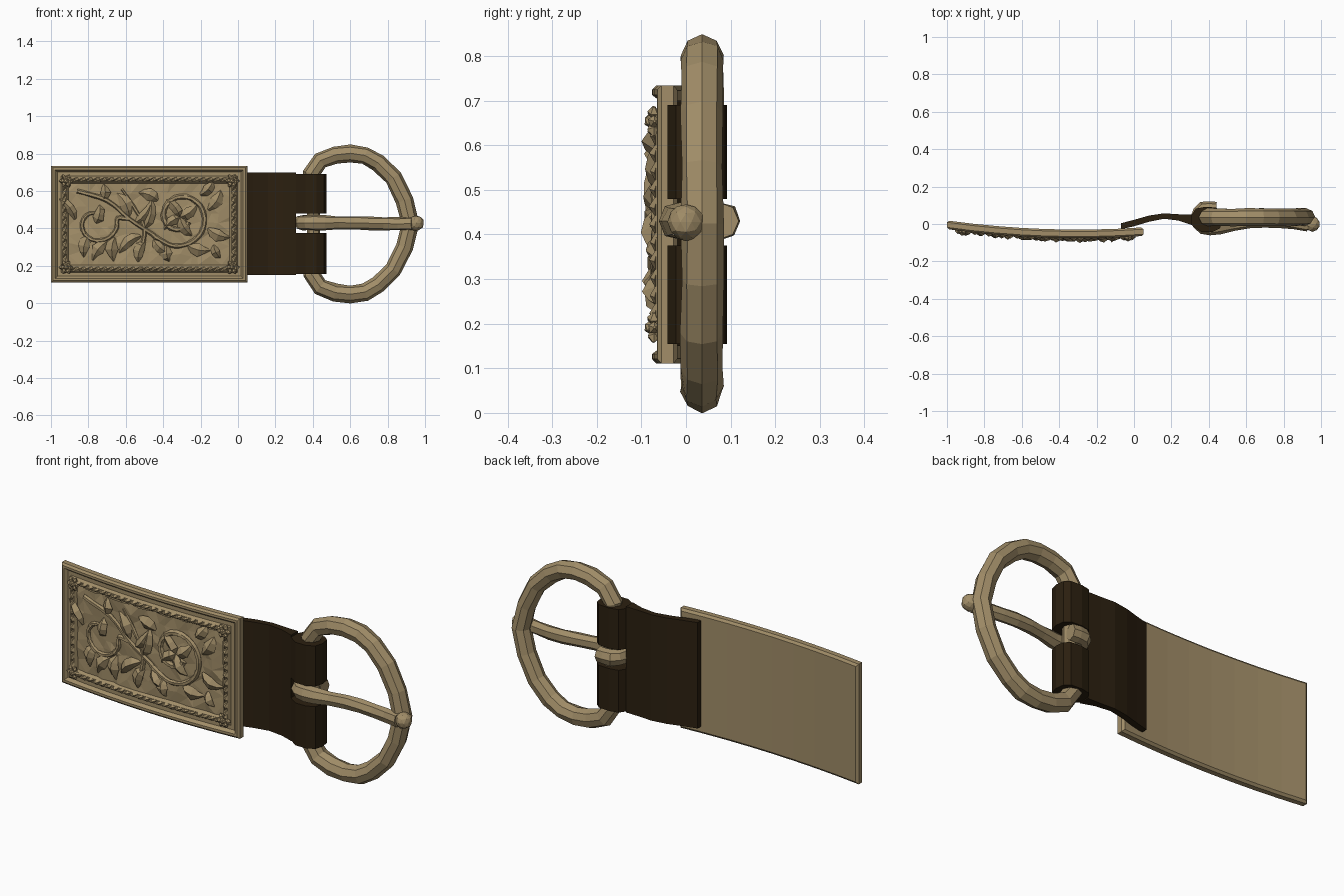
import bpy, bmesh, math, random
from mathutils import Vector

random.seed(4)
cube = bpy.data.objects.get("Cube")
if cube:
    bpy.data.objects.remove(cube, do_unlink=True)


def material(name, rgb):
    m = bpy.data.materials.new(name)
    m.use_nodes = True
    m.diffuse_color = (*rgb, 1)
    m.node_tree.nodes["Principled BSDF"].inputs["Base Color"].default_value = (*rgb, 1)
    return m


BRASS = material("aged brass", (0.36, 0.27, 0.14))
LEATHER = material("dark leather", (0.024, 0.014, 0.005))
MID = 0.4225          # height of the long axis
X0, X1, HALF = -1.0, 0.05, 0.312


def finish(name, bm, mat, bend=False):
    """Turn a bmesh into an object; bend lays (x, depth, z) onto the curved plate."""
    if bend:
        for v in bm.verts:
            v.co.y = -0.03 + 0.1 * (v.co.x + 0.3) ** 2 - v.co.y
    bmesh.ops.recalc_face_normals(bm, faces=bm.faces)
    me = bpy.data.meshes.new(name)
    bm.to_mesh(me)
    bm.free()
    me.materials.append(mat)
    ob = bpy.data.objects.new(name, me)
    bpy.context.collection.objects.link(ob)
    return ob


def tube(bm, path, radii, up, sides=8, flat=1.0, closed=False, jitter=0.0):
    """Sweep a faceted section along a path; flat squashes it along the second axis."""
    pts = [Vector(p) for p in path]
    n, up, rings = len(pts), Vector(up), []
    for i, p in enumerate(pts):
        a = pts[i - 1] if closed or i else p
        b = pts[(i + 1) % n] if closed or i < n - 1 else p
        t = (b - a).normalized()
        side = t.cross(up).normalized()
        other = side.cross(t)
        ring = []
        for k in range(sides):
            ang = 2 * math.pi * k / sides
            r = radii[i] * (1 + random.uniform(-jitter, jitter))
            ring.append(bm.verts.new(p + side * r * math.cos(ang) + other * r * flat * math.sin(ang)))
        rings.append(ring)
    for i in range(n if closed else n - 1):
        a, b = rings[i], rings[(i + 1) % n]
        for k in range(sides):
            j = (k + 1) % sides
            bm.faces.new((a[k], a[j], b[j], b[k]))
    if not closed:
        bm.faces.new(rings[0])
        bm.faces.new(rings[-1][::-1])


def smooth_path(points, steps=4):
    """Catmull-Rom through a few control points."""
    p = [Vector(q) for q in points]
    p = [2 * p[0] - p[1]] + p + [2 * p[-1] - p[-2]]
    out = []
    for i in range(1, len(p) - 2):
        a, b, c, d = p[i - 1:i + 3]
        for s in range(steps):
            t = s / steps
            out.append(0.5 * (2 * b + (c - a) * t + (2 * a - 5 * b + 4 * c - d) * t * t
                              + (3 * b - a - 3 * c + d) * t ** 3))
    return out + [p[-2]]


# Curved plate with stepped rim, groove and raised inner border
SEG = 8
steps = [(0.012, 0), (0, 0.01), (0, 0.037), (0.01, 0.046), (0.022, 0.046),
         (0.034, 0.03), (0.054, 0.03), (0.062, 0.046), (0.084, 0.046), (0.096, 0.026)]
bm = bmesh.new()
loops = []
for inset, depth in steps:
    xs = [X0 + inset + (X1 - X0 - 2 * inset) * i / SEG for i in range(SEG + 1)]
    h = HALF - inset
    loops.append([bm.verts.new((x, depth, MID - h)) for x in xs]
                 + [bm.verts.new((x, depth, MID + h)) for x in reversed(xs)])
count = 2 * SEG + 2
for a, b in zip(loops, loops[1:]):
    for k in range(count):
        j = (k + 1) % count
        bm.faces.new((a[k], a[j], b[j], b[k]))
for ring in (loops[0], loops[-1]):
    for k in range(SEG):
        bm.faces.new((ring[k], ring[k + 1], ring[count - 2 - k], ring[count - 1 - k]))
finish("plate", bm, BRASS, bend=True)

# Hammered ground inside the border
bm = bmesh.new()
NX, NZ = 16, 8
grid = [[bm.verts.new((-0.905 + 0.86 * (i + random.uniform(-.3, .3) * (0 < i < NX)) / NX,
                       0.03 + random.uniform(-0.003, 0.009),
                       0.205 + 0.435 * (j + random.uniform(-.3, .3) * (0 < j < NZ)) / NZ))
         for j in range(NZ + 1)] for i in range(NX + 1)]
for i in range(NX):
    for j in range(NZ):
        bm.faces.new((grid[i][j], grid[i + 1][j], grid[i + 1][j + 1], grid[i][j + 1]))
bmesh.ops.triangulate(bm, faces=bm.faces[:])
finish("hammered_ground", bm, BRASS, bend=True)

# Slanted rope strokes along the raised border
bm = bmesh.new()
bx0, bx1, bh = X0 + 0.073, X1 - 0.073, HALF - 0.073


def stroke(x, z, dx, dz):
    path = [(x - dx, 0.043, z - dz), (x, 0.049, z), (x + dx, 0.043, z + dz)]
    tube(bm, path, [0.004, 0.011, 0.004], (0, 1, 0), 4, jitter=0.25)


for s in (-1, 1):
    for i in range(1, 24):
        stroke(bx0 + (bx1 - bx0) * i / 24, MID + s * bh, 0.02, 0.008)
    for i in range(1, 12):
        stroke(bx0 if s < 0 else bx1, MID - bh + 2 * bh * i / 12, 0.008, 0.02)
finish("rope_border", bm, BRASS, bend=True)

# Corner rosettes: a boss with petals
bm = bmesh.new()
for cx in (bx0 + 0.008, bx1 - 0.008):
    for cz in (MID - bh + 0.008, MID + bh - 0.008):
        for k in range(6):
            c, s = math.cos(k * math.pi / 3), math.sin(k * math.pi / 3)
            tube(bm, [(cx + c * r, 0.05, cz + s * r) for r in (0.008, 0.024, 0.038)],
                 [0.008, 0.014, 0.003], (0, 1, 0), 5, jitter=0.15)
        boss = bmesh.ops.create_icosphere(bm, subdivisions=1, radius=0.016)
        bmesh.ops.translate(bm, verts=boss["verts"], vec=(cx, 0.056, cz))
finish("corner_rosettes", bm, BRASS, bend=True)

# Scrolling vine
bm = bmesh.new()


def vine(points, r0, r1):
    path = smooth_path([(x, 0.036, z) for x, z in points])
    n = len(path) - 1
    tube(bm, path, [r0 + (r1 - r0) * i / n for i in range(n + 1)], (0, 1, 0), 6, 1.1, jitter=0.2)


def spiral(cx, cz, r0, r1, start, turns, n=14):
    return [(cx + (r0 + (r1 - r0) * i / n) * math.cos(start + turns * 2 * math.pi * i / n),
             cz + (r0 + (r1 - r0) * i / n) * math.sin(start + turns * 2 * math.pi * i / n))
            for i in range(n + 1)]


vine([(-0.86, 0.6), (-0.7, 0.55), (-0.58, 0.45), (-0.46, 0.37)]
     + spiral(-0.31, 0.46, 0.165, 0.05, -2.4, 1.3), 0.012, 0.015)
vine([(-0.58, 0.45)] + spiral(-0.76, 0.43, 0.12, 0.04, 0.2, -0.9), 0.012, 0.01)
vine([(-0.62, 0.61), (-0.56, 0.52), (-0.5, 0.4), (-0.52, 0.27)], 0.007, 0.013)
finish("vine", bm, BRASS, bend=True)

# Acanthus leaves: x, z, heading in degrees, length
bm = bmesh.new()
leaves = [(-0.58, 0.46, 100, 0.15), (-0.55, 0.43, 35, 0.15), (-0.5, 0.4, 60, 0.17),
          (-0.52, 0.36, 200, 0.15), (-0.5, 0.33, 235, 0.12), (-0.45, 0.34, 300, 0.11),
          (-0.66, 0.35, 250, 0.13), (-0.7, 0.33, 215, 0.13), (-0.8, 0.36, 240, 0.12),
          (-0.87, 0.45, 110, 0.14), (-0.76, 0.43, 60, 0.1), (-0.72, 0.55, 70, 0.09),
          (-0.31, 0.46, 20, 0.12), (-0.31, 0.46, 110, 0.12), (-0.31, 0.46, 200, 0.11),
          (-0.31, 0.46, 285, 0.12), (-0.16, 0.4, 320, 0.13), (-0.16, 0.5, 40, 0.13),
          (-0.2, 0.58, 30, 0.1), (-0.27, 0.31, 330, 0.13), (-0.38, 0.31, 260, 0.09),
          (-0.43, 0.55, 140, 0.11), (-0.13, 0.31, 280, 0.08)]
for x, z, heading, length in leaves:
    path = []
    for i in range(5):
        a = math.radians(heading + 12 * i)
        path.append((x, 0.033 + 0.012 * math.sin(i * math.pi / 4), z))
        x, z = x + length / 4 * math.cos(a), z + length / 4 * math.sin(a)
    tube(bm, path, [0.007, 0.026, 0.03, 0.02, 0.003], (0, 1, 0), 4, 0.75, jitter=0.25)
finish("leaves", bm, BRASS, bend=True)


# Leather strap: a flat tongue behind the plate and two loops round the bar
def extrude_profile(name, profile, z0, z1):
    bm = bmesh.new()
    face = bm.faces.new([bm.verts.new((x, y, z0)) for x, y in profile])
    top = bmesh.ops.extrude_face_region(bm, geom=[face])["geom"]
    bmesh.ops.translate(bm, vec=(0, 0, z1 - z0), verts=[v for v in top if isinstance(v, bmesh.types.BMVert)])
    return finish(name, bm, LEATHER)


tongue = [(-0.07, 0.004), (0.0, 0.022), (0.08, 0.045), (0.16, 0.057), (0.24, 0.052), (0.31, 0.05),
          (0.31, -0.006), (0.24, 0.018), (0.16, 0.028), (0.08, 0.012), (0.0, -0.012), (-0.07, -0.028)]
loop = [(0.31, 0.05), (0.33, 0.082), (0.38, 0.092), (0.44, 0.088), (0.466, 0.065), (0.472, 0.02),
        (0.46, -0.022), (0.42, -0.042), (0.36, -0.042), (0.31, -0.008)]
extrude_profile("strap", tongue, 0.15, 0.70)
extrude_profile("lower_strap_loop", loop, 0.155, 0.375)
extrude_profile("upper_strap_loop", loop, 0.48, 0.69)

# Rounded buckle frame, mirrored about its middle
half = [(0.405, 0.425), (0.405, 0.6), (0.393, 0.695), (0.44, 0.763), (0.52, 0.793), (0.6, 0.802),
        (0.68, 0.79), (0.75, 0.75), (0.83, 0.67), (0.89, 0.55), (0.92, 0.425)]
outline = half + [(x, 0.85 - z) for x, z in half[-2:0:-1]]
bm = bmesh.new()
tube(bm, [(x, 0.036, z) for x, z in outline], [0.036 if x == 0.405 else 0.047 for x, z in outline],
     (0, 1, 0), 8, closed=True, jitter=0.06)
finish("buckle_frame", bm, BRASS)

# Prong hooked round the bar, dipping and resting on the frame
bm = bmesh.new()
prong = smooth_path([(0.44, 0.085, 0.43), (0.37, 0.085, 0.43), (0.335, 0.035, 0.43), (0.37, -0.02, 0.43),
                     (0.46, -0.02, 0.43), (0.62, 0.008, 0.43), (0.78, 0.01, 0.425), (0.93, -0.012, 0.425)], 2)
tube(bm, prong, [0.034 if p.x < 0.5 else 0.03 for p in prong], (0, 0, 1), 7, 1.2, jitter=0.07)
finish("prong", bm, BRASS)

# Knob at the prong tip
bm = bmesh.new()
bmesh.ops.create_icosphere(bm, subdivisions=2, radius=0.042)
for v in bm.verts:
    v.co = v.co * random.uniform(0.94, 1.04) + Vector((0.953, 0.0, 0.428))
finish("prong_tip", bm, BRASS)

# Soften facets while keeping edges
for ob in bpy.context.view_layer.objects:
    ob.select_set(ob.type == "MESH" and ob.name in ("buckle_frame", "prong", "prong_tip"))
bpy.context.view_layer.objects.active = bpy.data.objects["buckle_frame"]
bpy.ops.object.shade_smooth_by_angle(angle=math.radians(30))
